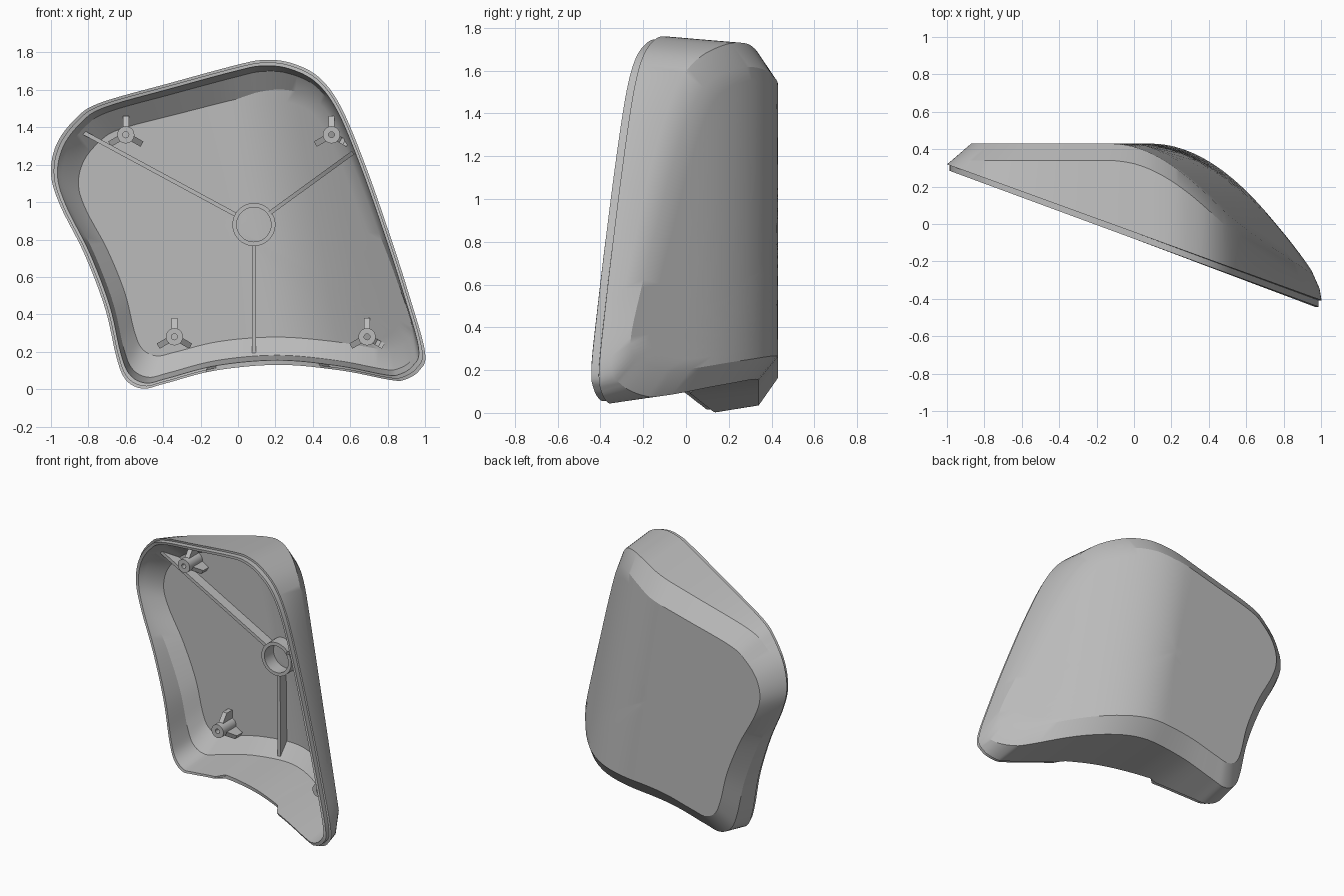
import bpy, bmesh, math
from mathutils import Vector
from mathutils.bvhtree import BVHTree

cube = bpy.data.objects.get("Cube")
if cube:
    bpy.data.objects.remove(cube, do_unlink=True)

grey = bpy.data.materials.new("plain_grey")
grey.use_nodes = True
colour = (0.5, 0.5, 0.5, 1)
grey.diffuse_color = colour
grey.node_tree.nodes["Principled BSDF"].inputs["Base Color"].default_value = colour

CENTRE = Vector((0, 0.85))
THICK = 0.03
LIP = 0.035

# Control points of the rim, seen from the front (x, z)
RIM = [(1, .2), (.91, .52), (.81, .83), (.68, 1.2), (.55, 1.51), (.43, 1.67),
       (.28, 1.745), (.14, 1.76), (0, 1.735), (-.37, 1.635), (-.74, 1.53),
       (-.87, 1.445), (-.97, 1.31), (-1, 1.15), (-.95, .98), (-.82, .72),
       (-.71, .43), (-.65, .17), (-.6, .05), (-.51, .003), (-.39, .03),
       (-.12, .1), (.22, .13), (.55, .1), (.81, .05), (.89, .05), (.97, .1)]


def smooth_loop(points, steps=6):
    """Closed Catmull-Rom curve through the points."""
    pts = [Vector(p) for p in points]
    n = len(pts)
    out = []
    for i in range(n):
        a, b, c, d = (pts[(i + k) % n] for k in (-1, 0, 1, 2))
        for s in range(steps):
            t = s / steps
            out.append(b + (c - a) * t / 2 + (2 * a - 5 * b + 4 * c - d) * t * t / 2
                       + (3 * b - a - 3 * c + d) * t ** 3 / 2)
    return out


def back_y(x, z):
    """Back skin: flat, then bending forward towards the model's left."""
    u = x + 0.17 * (z - 0.2) - 0.1
    if u < 0:
        return 0.43
    if u < 0.62:
        return 0.43 - 0.992 * u * u
    return 0.049 - 1.23 * (u - 0.62)


def bevel(p, amount):
    """Pull a rim point inwards, least on the bent side."""
    kx = 0.13 if p.x < 0 else 0.05
    kz = 0.19
    if p.y > CENTRE.y:
        kz -= 0.08 * min(max(p.x / 0.5, 0), 1)
    d = p - CENTRE
    return CENTRE + Vector((d.x * (1 - kx * amount), d.y * (1 - kz * amount)))


def shrink(p, scale):
    return CENTRE + (p - CENTRE) * scale


def notched(p):
    return p.y < 0.3 and -0.12 < p.x < 0.46


def edge_y(p):
    return -0.044 - 0.363 * p.x + (0.03 if notched(p) else 0)


def lip_y(p):
    return edge_y(p) - (0.002 if notched(p) else LIP)


def finish(bm, name, angle=25):
    bmesh.ops.recalc_face_normals(bm, faces=bm.faces)
    mesh = bpy.data.meshes.new(name)
    bm.to_mesh(mesh)
    obj = bpy.data.objects.new(name, mesh)
    bpy.context.collection.objects.link(obj)
    mesh.materials.append(grey)
    bpy.ops.object.select_all(action='DESELECT')
    obj.select_set(True)
    bpy.context.view_layer.objects.active = obj
    bpy.ops.object.shade_smooth_by_angle(angle=math.radians(angle))
    return obj


def bridge(bm, loops, closed=False):
    """Join successive vertex loops with quads."""
    pairs = list(zip(loops, loops[1:]))
    if closed:
        pairs.append((loops[-1], loops[0]))
    for a, b in pairs:
        for i in range(len(a)):
            j = (i + 1) % len(a)
            bm.faces.new((a[i], a[j], b[j], b[i]))


# Shell: skin rings from the outer centre, over the lip, to the inner centre
rim = smooth_loop(RIM)
bm = bmesh.new()


def ring(flat, depths):
    return [bm.verts.new((p.x, y, p.y)) for p, y in zip(flat, depths)]


def skin(scale, offset):
    flat = [shrink(bevel(p, 1), scale) for p in rim]
    return ring(flat, [back_y(p.x, p.y) - offset for p in flat])


def shoulder(scale, drop):
    flat = [shrink(bevel(p, 0.2), scale) for p in rim]
    tops = [shrink(bevel(p, 1), scale) for p in rim]
    return ring(flat, [back_y(t.x, t.y) - drop for t in tops])


count = 12
loops = [skin(k / count, 0) for k in range(1, count + 1)]
loops.append(shoulder(1, 0.09))
edges = [edge_y(p) for p in rim]
lips = [lip_y(p) for p in rim]
stepped = [shrink(p, 0.985) for p in rim]
inner = [shrink(p, 0.965) for p in rim]
loops.append(ring(rim, edges))
loops.append(ring(stepped, edges))
loops.append(ring(stepped, lips))
loops.append(ring(inner, lips))
loops.append(shoulder(0.965, 0.115))
loops += [skin(0.98 * k / count, THICK) for k in range(count, 0, -1)]
bridge(bm, loops)
for loop, offset in ((loops[0], 0), (loops[-1], THICK)):
    hub = bm.verts.new((CENTRE.x, back_y(*CENTRE) - offset, CENTRE.y))
    for i, v in enumerate(loop):
        bm.faces.new((v, loop[(i + 1) % len(loop)], hub))
bm.normal_update()
tree = BVHTree.FromBMesh(bm)
finish(bm, "cover_shell")
bm.free()


def floor_y(x, z):
    """Depth just inside the shell's inner wall."""
    hit = tree.ray_cast(Vector((x, -2, z)), Vector((0, 1, 0)))[0]
    return (hit.y if hit else back_y(x, z) - THICK) + 0.008


def tube(name, centre, outer, inner_radius, depth, sides=32):
    bm = bmesh.new()
    front = back_y(*centre) - depth
    rings = []
    for radius, at_front in ((outer, False), (outer, True),
                             (inner_radius, True), (inner_radius, False)):
        verts = []
        for i in range(sides):
            a = math.tau * i / sides
            x = centre[0] + radius * math.cos(a)
            z = centre[1] + radius * math.sin(a)
            verts.append(bm.verts.new((x, front if at_front else floor_y(x, z), z)))
        rings.append(verts)
    bridge(bm, rings, closed=True)
    finish(bm, name)
    bm.free()


def rib(name, start, end, width, front, steps=16):
    """Thin upright wall from start to end; front(t, x, z) gives its free edge."""
    bm = bmesh.new()
    a, b = Vector(start), Vector(end)
    side = (b - a).orthogonal().normalized() * width / 2
    sections = []
    for k in range(steps + 1):
        t = k / steps
        mid = a.lerp(b, t)
        y = front(t, mid.x, mid.y)
        l, r = mid + side, mid - side
        sections.append([bm.verts.new(co) for co in (
            (l.x, max(floor_y(l.x, l.y), y + 0.002), l.y), (l.x, y, l.y),
            (r.x, y, r.y), (r.x, max(floor_y(r.x, r.y), y + 0.002), r.y))])
    bridge(bm, sections)
    bm.faces.new(sections[0])
    bm.faces.new(sections[-1])
    finish(bm, name)
    bm.free()


# Central ring with three ribs reaching the wall
hub = Vector((0.085, 0.88))
tube("centre_ring", hub, 0.115, 0.092, 0.12, 48)
for name, end in (("right_rib", (-0.85, 1.385)), ("left_rib", (0.615, 1.265)),
                  ("lower_rib", (0.085, 0.19))):
    direction = (Vector(end) - hub).normalized()
    rib(name, hub + direction * 0.105, end, 0.022,
        lambda t, x, z: back_y(x, z) - 0.1)

# Screw bosses, each with three sloping fins
bosses = {"upper_right": (-0.6, 1.36), "upper_left": (0.5, 1.36),
          "lower_right": (-0.34, 0.28), "lower_left": (0.69, 0.28)}
for place, spot in bosses.items():
    tube(place + "_boss", spot, 0.046, 0.016, 0.17, 24)
    base = back_y(*spot)
    for k in range(3):
        a = math.radians(90 + 120 * k)
        out = Vector((math.cos(a), math.sin(a)))
        rib(f"{place}_fin_{k + 1}", Vector(spot) + out * 0.035,
            Vector(spot) + out * 0.1, 0.032,
            lambda t, x, z: min(base - 0.14 + 0.05 * t, back_y(x, z) - 0.05), 3)
